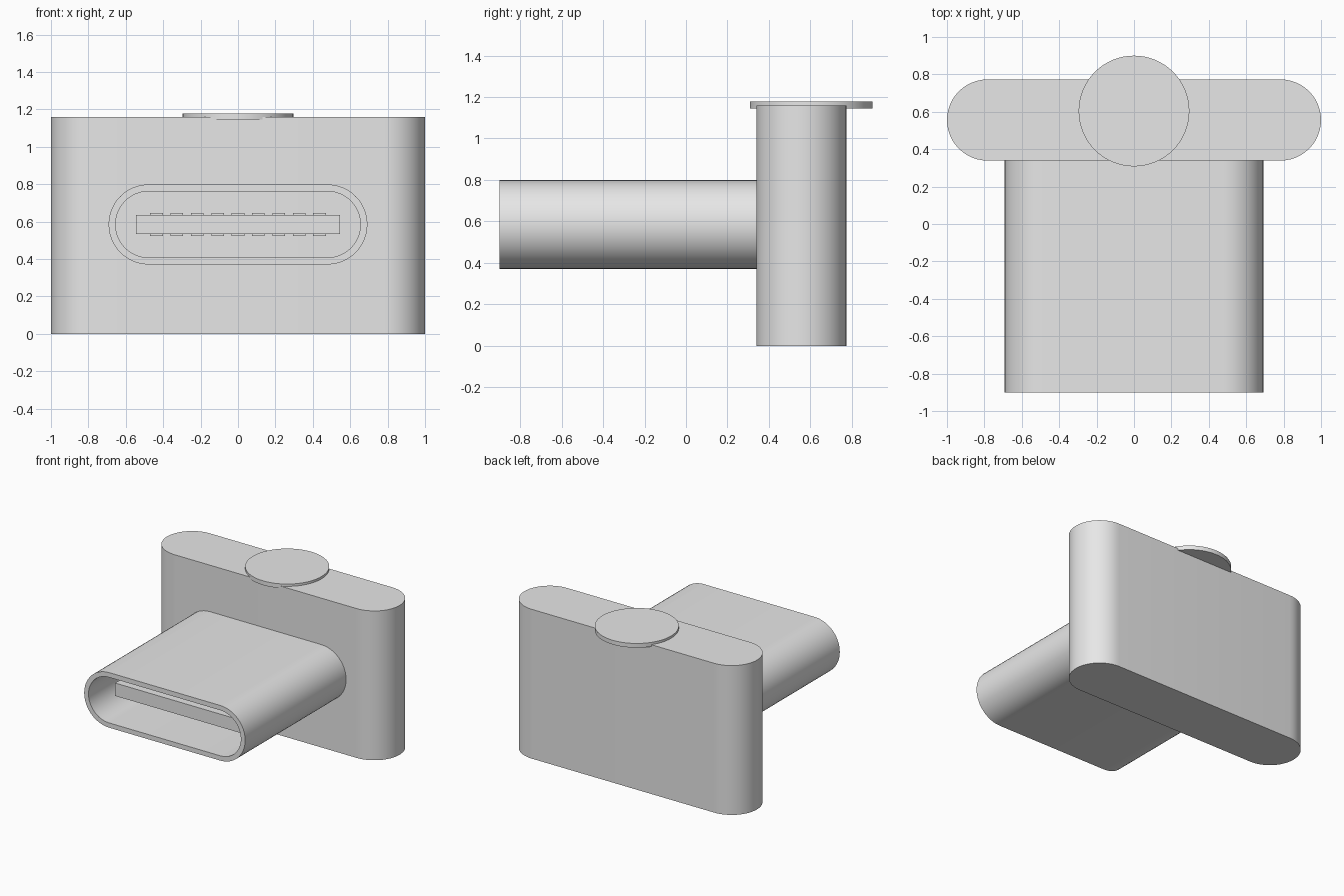
import bpy, bmesh, math
from mathutils import Matrix, Vector

default = bpy.data.objects.get("Cube")
if default:
    bpy.data.objects.remove(default, do_unlink=True)

grey = bpy.data.materials.new("light_grey")
grey.use_nodes = True
grey.diffuse_color = (0.8, 0.8, 0.8, 1)
grey.node_tree.nodes["Principled BSDF"].inputs["Base Color"].default_value = (0.8, 0.8, 0.8, 1)


def finish(name, bm, smooth=True):
    bmesh.ops.recalc_face_normals(bm, faces=bm.faces[:])
    mesh = bpy.data.meshes.new(name)
    bm.to_mesh(mesh)
    bm.free()
    mesh.materials.append(grey)
    obj = bpy.data.objects.new(name, mesh)
    bpy.context.collection.objects.link(obj)
    if smooth:
        bpy.ops.object.select_all(action='DESELECT')
        obj.select_set(True)
        bpy.context.view_layer.objects.active = obj
        bpy.ops.object.shade_smooth_by_angle(angle=math.radians(30))
    return obj


def stadium(half_width, radius, steps=24):
    """Outline of a slot with round ends."""
    flat = half_width - radius
    points = []
    for side, start in ((1, -math.pi / 2), (-1, math.pi / 2)):
        for i in range(steps + 1):
            a = start + math.pi * i / steps
            points.append((side * flat + radius * math.cos(a), radius * math.sin(a)))
    return points


def add_loop(bm, outline, place):
    return [bm.verts.new(place(u, v)) for u, v in outline]


def bridge(bm, a, b):
    n = len(a)
    for i in range(n):
        j = (i + 1) % n
        bm.faces.new((a[i], a[j], b[j], b[i]))


def box(bm, low, high):
    low, high = Vector(low), Vector(high)
    matrix = Matrix.Translation((low + high) / 2) @ Matrix.Diagonal((*(high - low), 1))
    bmesh.ops.create_cube(bm, size=1, matrix=matrix)


# Upright housing with round ends
bm = bmesh.new()
outline = stadium(1.0, 0.217)
bottom, top = [add_loop(bm, outline, lambda u, v: (u, 0.556 + v, z)) for z in (0, 1.16)]
bridge(bm, bottom, top)
bm.faces.new(bottom)
bm.faces.new(top)
finish("housing", bm)

# Round button on the top
bm = bmesh.new()
bmesh.ops.create_cone(bm, cap_ends=True, segments=64, radius1=0.296, radius2=0.296,
                      depth=0.033, matrix=Matrix.Translation((0, 0.604, 1.1615)))
finish("top_button", bm)

# Hollow plug shell, open at the front and closed by the housing
MID_Z = 0.585
FRONT, BACK = -0.9, 0.345
bm = bmesh.new()
outer, inner = stadium(0.692, 0.214), stadium(0.655, 0.177)
loops = [add_loop(bm, shape, lambda u, v: (u, y, MID_Z + v))
         for shape, y in ((outer, BACK), (outer, FRONT), (inner, FRONT), (inner, BACK))]
for a, b in zip(loops, loops[1:]):
    bridge(bm, a, b)
finish("plug_shell", bm)

# Flat tongue inside the plug
bm = bmesh.new()
box(bm, (-0.545, -0.73, MID_Z - 0.05), (0.545, BACK, MID_Z + 0.05))
finish("plug_tongue", bm, smooth=False)

# Contact strips on both sides of the tongue
bm = bmesh.new()
for i in range(9):
    x = (i - 4) * 0.109
    box(bm, (x - 0.034, -0.66, MID_Z - 0.061), (x + 0.034, BACK, MID_Z + 0.061))
finish("contact_strips", bm, smooth=False)
